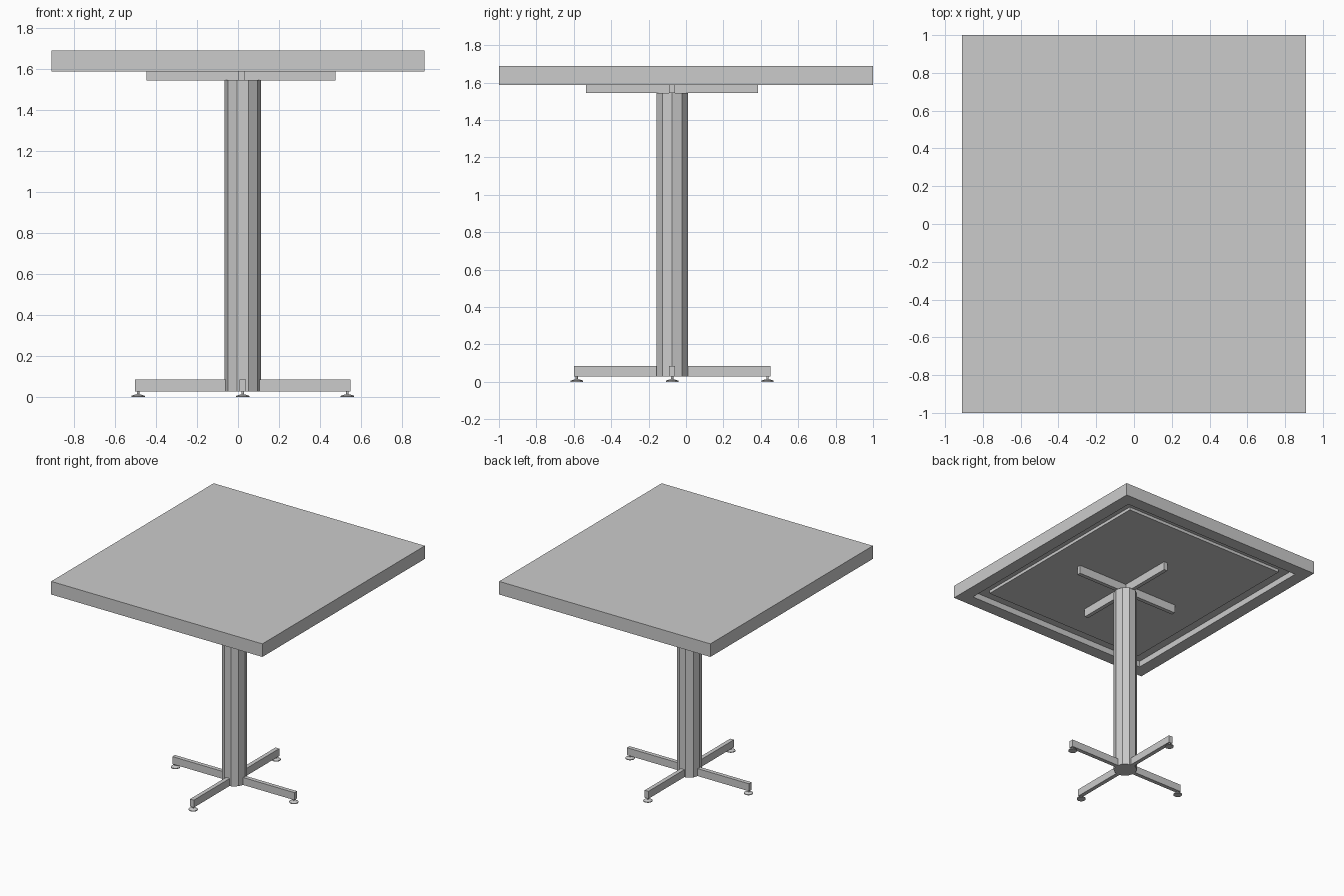
import bpy, bmesh
from math import pi, cos, sin

if "Cube" in bpy.data.objects:
    bpy.data.objects.remove(bpy.data.objects["Cube"])

CX, CY = 0.023, -0.074          # pedestal axis


def finish(bm, name):
    bmesh.ops.recalc_face_normals(bm, faces=bm.faces)
    mesh = bpy.data.meshes.new(name)
    bm.to_mesh(mesh)
    bm.free()
    ob = bpy.data.objects.new(name, mesh)
    bpy.context.collection.objects.link(ob)
    return ob


def box(name, x0, x1, y0, y1, z0, z1):
    bm = bmesh.new()
    bmesh.ops.create_cube(bm, size=1)
    for v in bm.verts:
        v.co.x = x1 if v.co.x > 0 else x0
        v.co.y = y1 if v.co.y > 0 else y0
        v.co.z = z1 if v.co.z > 0 else z0
    return finish(bm, name)


def lathe(name, x, y, profile, sides):
    """Capped stack of rings from (radius, z) pairs."""
    bm = bmesh.new()
    rings = [[bm.verts.new((x + r * cos(2 * pi * i / sides),
                            y + r * sin(2 * pi * i / sides), z))
              for i in range(sides)] for r, z in profile]
    for a, b in zip(rings, rings[1:]):
        for i in range(sides):
            j = (i + 1) % sides
            bm.faces.new((a[i], a[j], b[j], b[i]))
    bm.faces.new(rings[0][::-1])
    bm.faces.new(rings[-1])
    return finish(bm, name)


# Table top: slab with a rim, groove and recessed panel underneath
bm = bmesh.new()
levels = [(0, 1.688), (0, 1.586), (0.10, 1.586), (0.10, 1.634),
          (0.187, 1.634), (0.187, 1.61)]
loops = [[bm.verts.new((sx * (0.91 - w), sy * (1 - w), z))
          for sx, sy in ((-1, -1), (1, -1), (1, 1), (-1, 1))] for w, z in levels]
for a, b in zip(loops, loops[1:]):
    for i in range(4):
        j = (i + 1) % 4
        bm.faces.new((a[i], a[j], b[j], b[i]))
bm.faces.new(loops[0])
bm.faces.new(loops[-1])
finish(bm, "table_top")

# Ten-sided column
lathe("column", CX, CY, [(0.088, 0.027), (0.088, 1.545)], 10)


# Crossed bars: support arms under the top, legs at the floor
def cross(name, cx, cy, half, w, z0, z1):
    box(name + "_x", cx - half, cx + half, cy - w, cy + w, z0, z1)
    box(name + "_y", cx - w, cx + w, cy - half, cy + half, z0, z1)


cross("support_arm", 0.015, CY, 0.46, 0.016, 1.543, 1.612)
cross("base_leg", CX, CY, 0.526, 0.016, 0.027, 0.085)

# Levelling feet
foot = [(0.033, 0.0), (0.033, 0.006), (0.012, 0.013), (0.006, 0.014), (0.006, 0.03)]
for n, (dx, dy) in enumerate(((1, 0), (0, 1), (-1, 0), (0, -1))):
    lathe(f"foot_{n + 1}", CX + dx * 0.51, CY + dy * 0.51, foot, 12)
